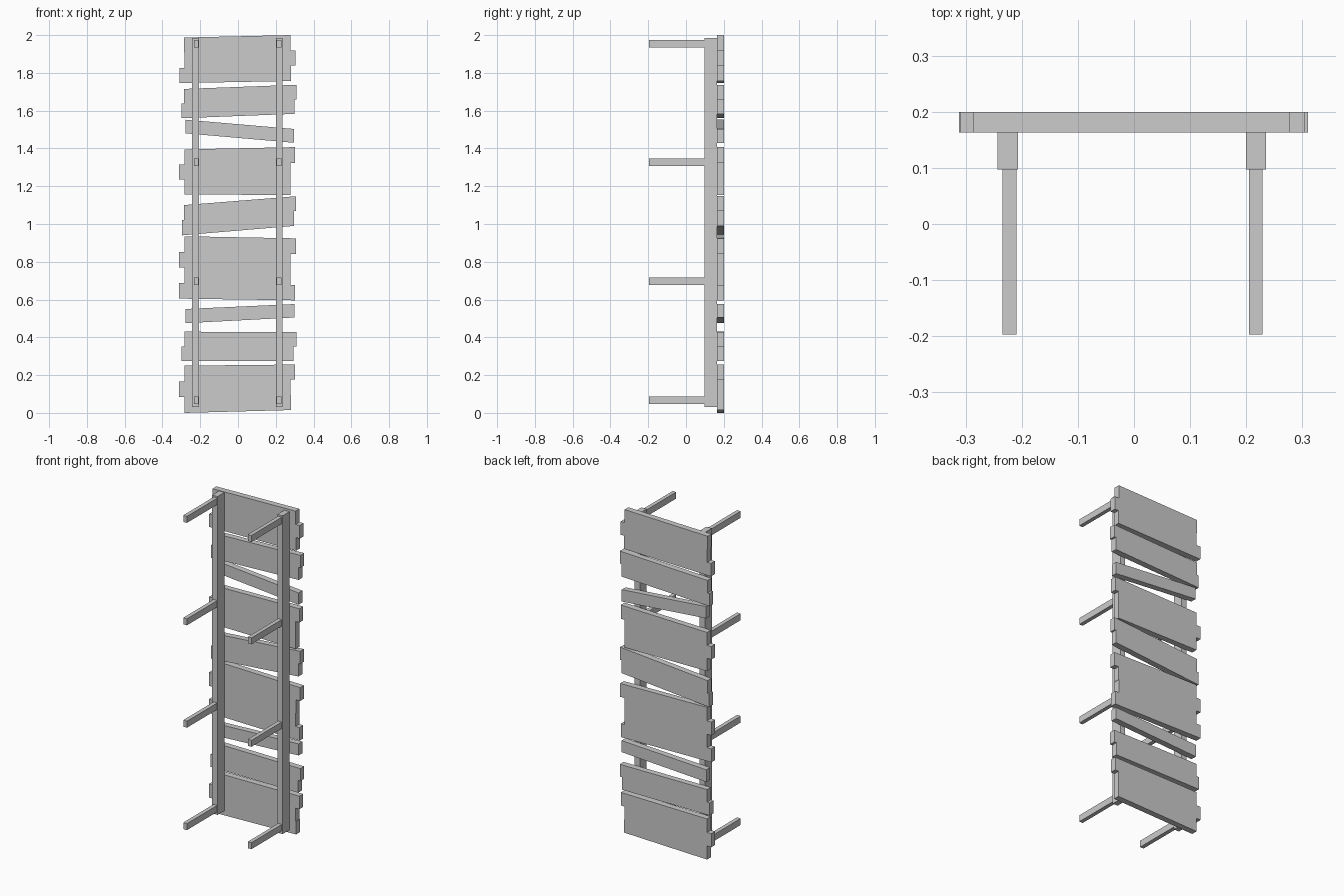
import bpy
import bmesh

cube = bpy.data.objects.get("Cube")
if cube:
    bpy.data.objects.remove(cube, do_unlink=True)

# Single plain grey
GREY = (0.6, 0.6, 0.6, 1.0)
grey = bpy.data.materials.new("plain_grey")
grey.use_nodes = True
grey.diffuse_color = GREY
grey.node_tree.nodes["Principled BSDF"].inputs["Base Color"].default_value = GREY

BOARD_FRONT, BOARD_BACK = 0.163, 0.2
POST_FRONT, PEG_TIP = 0.097, -0.197


def finish(name, bm):
    bmesh.ops.recalc_face_normals(bm, faces=bm.faces)
    mesh = bpy.data.meshes.new(name)
    bm.to_mesh(mesh)
    bm.free()
    mesh.materials.append(grey)
    obj = bpy.data.objects.new(name, mesh)
    bpy.context.collection.objects.link(obj)
    return obj


def box(name, low, high):
    bm = bmesh.new()
    bmesh.ops.create_cube(bm, size=1)
    for v in bm.verts:
        v.co = [(a + b) / 2 + c * (b - a) for a, b, c in zip(low, high, v.co)]
    return finish(name, bm)


def stepped_edge(z0, z1, steps):
    """Board end, bottom to top, split into equal steps at the given x."""
    points = []
    for i, x in enumerate(steps):
        for k in (i, i + 1):
            p = (x, z0 + (z1 - z0) * k / len(steps))
            if len(points) and points[-1] == p:
                continue
            points.append(p)
    return points


def board(name, left, right):
    outline = stepped_edge(*right) + stepped_edge(*left)[::-1]
    bm = bmesh.new()
    face = bm.faces.new([bm.verts.new((x, BOARD_FRONT, z)) for x, z in outline])
    new = bmesh.ops.extrude_face_region(bm, geom=[face])["geom"]
    # keep the first face as the front cap
    moved = [g for g in new if isinstance(g, bmesh.types.BMVert)]
    bmesh.ops.translate(bm, verts=moved, vec=(0, BOARD_BACK - BOARD_FRONT, 0))
    if not face.is_valid:
        bmesh.ops.holes_fill(bm, edges=bm.edges)
    return finish(name, bm)


# Uneven boards: (bottom z, top z, step x values) at the -x end and the +x end
IN, OUT = 0.283, 0.312
BOARDS = [
    ((0.0, 0.25, (-IN, -OUT, -IN)), (0.015, 0.256, (0.28, 0.278, 0.303))),
    ((0.275, 0.43, (-0.3, -IN)), (0.275, 0.427, (0.295, 0.31))),
    ((0.475, 0.55, (-0.278,)), (0.505, 0.576, (0.298,))),
    ((0.605, 0.935, (-OUT, -IN, -OUT, -IN)), (0.596, 0.924, (0.303, 0.277, 0.279, 0.308))),
    ((0.94, 1.1, (-0.297, -0.286)), (0.99, 1.147, (0.297, 0.308))),
    ((1.157, 1.395, (-IN, -OUT, -IN)), (1.153, 1.407, (0.278, 0.278, 0.303))),
    ((1.48, 1.552, (-0.277,)), (1.43, 1.503, (0.297,))),
    ((1.56, 1.715, (-0.299, -0.286)), (1.583, 1.737, (0.298, 0.31))),
    ((1.746, 1.987, (-0.31, -0.284, -0.287)), (1.757, 2.0, (0.28, 0.305, 0.277))),
]
for i, (left, right) in enumerate(BOARDS, 1):
    board(f"board_{i}", left, right)

# Two upright posts, each with four pegs reaching forward
for side, post_x, peg_x in (("right", (-0.243, -0.207), (-0.234, -0.209)),
                            ("left", (0.2, 0.235), (0.205, 0.229))):
    box(f"{side}_post", (post_x[0], POST_FRONT, 0.03), (post_x[1], BOARD_FRONT, 1.985))
    for i in range(4):
        z = 0.068 + i * 0.629
        box(f"{side}_peg_{i + 1}", (peg_x[0], PEG_TIP, z - 0.02),
            (peg_x[1], POST_FRONT, z + 0.02))
